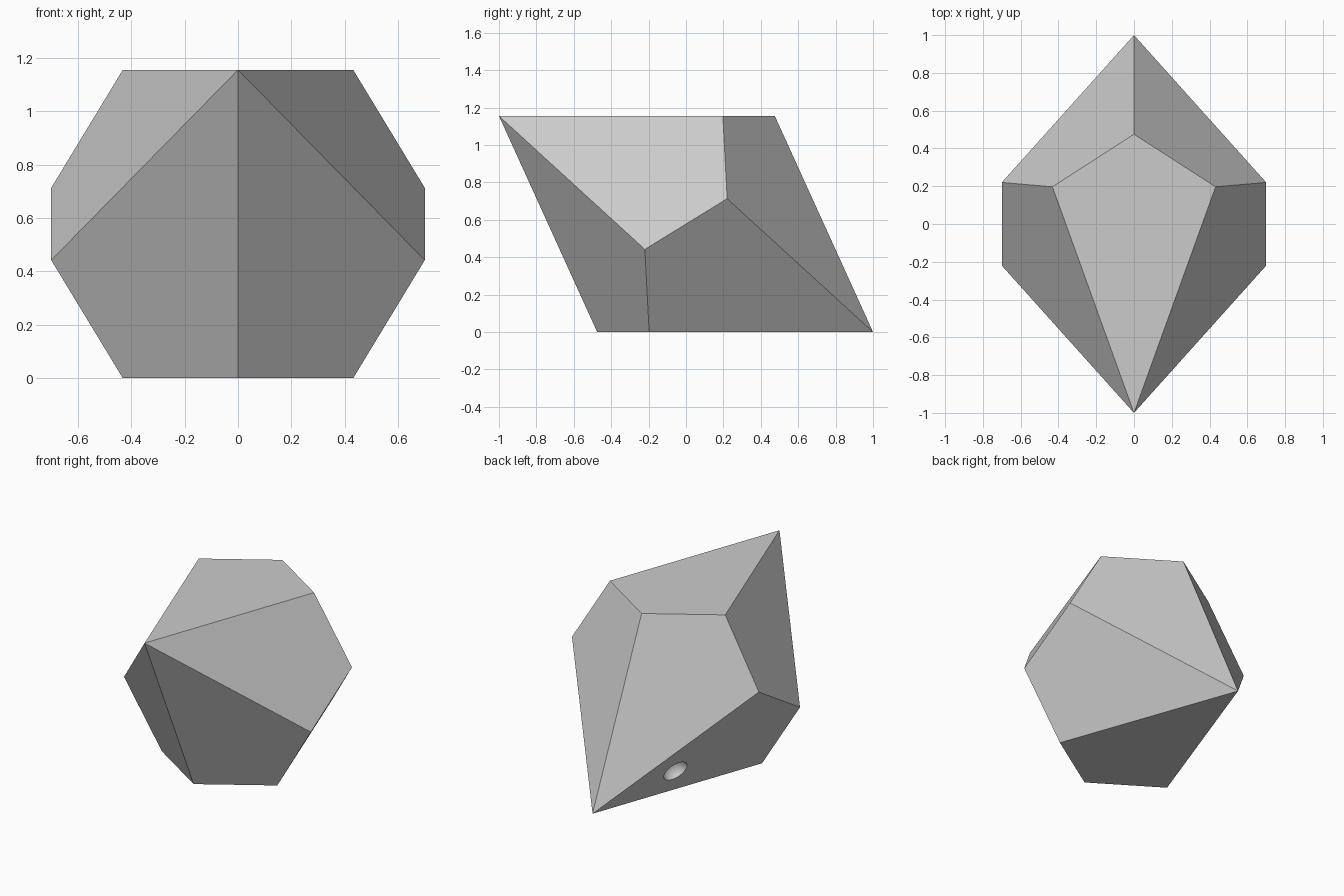
import bpy
import bmesh
from mathutils import Vector

cube = bpy.data.objects.get("Cube")
if cube:
    bpy.data.objects.remove(cube, do_unlink=True)

HEIGHT = 1.155

# One flat grey for the whole solid
grey = bpy.data.materials.new("stone_grey")
grey.use_nodes = True
colour = (0.6, 0.6, 0.6, 1)
grey.diffuse_color = colour
grey.node_tree.nodes["Principled BSDF"].inputs["Base Color"].default_value = colour


def make_object(name, bm):
    mesh = bpy.data.meshes.new(name)
    bm.to_mesh(mesh)
    bm.free()
    mesh.materials.append(grey)
    obj = bpy.data.objects.new(name, mesh)
    bpy.context.collection.objects.link(obj)
    return obj


# Ten-sided die body: half the corners, point-mirrored through the centre
half = [(0, 1, 0), (0, -0.475, 0), (0.432, -0.197, 0), (-0.432, -0.197, 0),
        (0.7, -0.22, 0.442), (-0.7, -0.22, 0.442)]
bm = bmesh.new()
for x, y, z in half:
    bm.verts.new((x, y, z))
    bm.verts.new((-x, -y, HEIGHT - z))
bmesh.ops.convex_hull(bm, input=bm.verts[:])
bmesh.ops.dissolve_limit(bm, angle_limit=0.06, verts=bm.verts[:], edges=bm.edges[:])
bmesh.ops.recalc_face_normals(bm, faces=bm.faces[:])
body = make_object("die_body", bm)

# Small round dimple on one lower back face, on the long axis of the kite
tip, far = Vector(half[0]), Vector(half[5])
centre = tip.lerp(far, 0.4)
bm = bmesh.new()
bmesh.ops.create_uvsphere(bm, u_segments=32, v_segments=16, radius=0.083)
for face in bm.faces:
    face.smooth = True
cutter = make_object("dimple_cutter", bm)
cutter.location = centre
cutter.hide_render = True
cutter.hide_set(True)

cut = body.modifiers.new("dimple", 'BOOLEAN')
cut.operation = 'DIFFERENCE'
cut.solver = 'EXACT'
cut.object = cutter

# Apply the cut, then drop the helper and keep the rim crisp
bpy.context.view_layer.objects.active = body
body.select_set(True)
bpy.ops.object.modifier_apply(modifier=cut.name)
bpy.data.objects.remove(cutter, do_unlink=True)
bpy.ops.object.shade_smooth_by_angle(angle=0.5)
